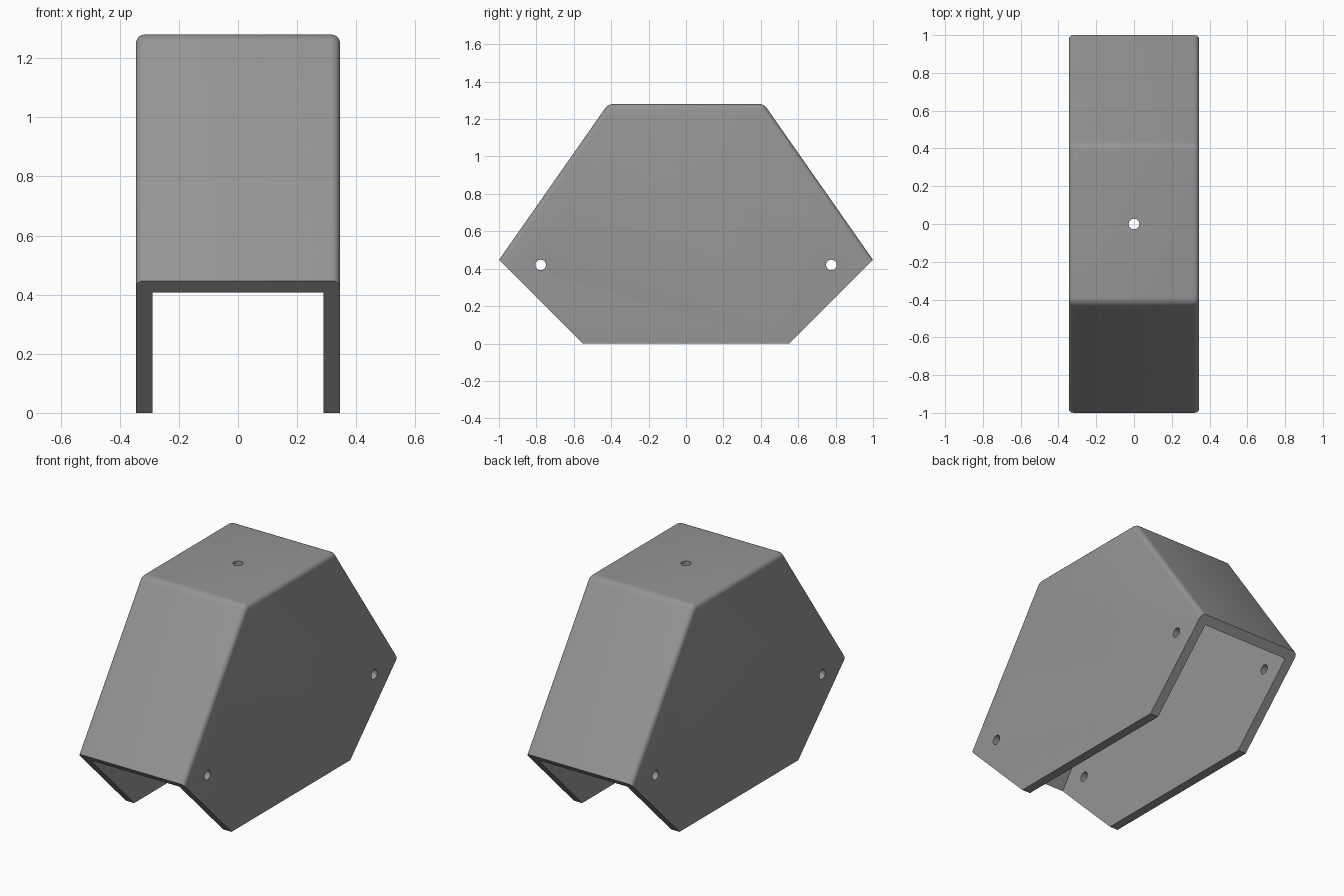
import bpy, bmesh, math
from mathutils import Matrix

if "Cube" in bpy.data.objects:
    bpy.data.objects.remove(bpy.data.objects["Cube"], do_unlink=True)

HALF_W, WALL, HEIGHT = 0.345, 0.055, 1.28
TIP_Y, TIP_Z, TOP_Y, FOOT_Y = 1.0, 0.447, 0.417, 0.553
ROUND, HOLE_R = 0.028, 0.028

grey = bpy.data.materials.new("mid_grey")
grey.use_nodes = True
grey.diffuse_color = (0.3, 0.3, 0.3, 1)
grey.node_tree.nodes["Principled BSDF"].inputs["Base Color"].default_value = (0.3, 0.3, 0.3, 1)


def make_object(name, bm):
    bmesh.ops.recalc_face_normals(bm, faces=bm.faces)
    mesh = bpy.data.meshes.new(name)
    bm.to_mesh(mesh)
    bm.free()
    mesh.materials.append(grey)
    obj = bpy.data.objects.new(name, mesh)
    bpy.context.collection.objects.link(obj)
    return obj


def prism(half_profile, half_width):
    """Mirror a (y, z) profile across y = 0 and extrude it along x."""
    pts = half_profile + [(-y, z) for y, z in reversed(half_profile)]
    bm = bmesh.new()
    face = bm.faces.new([bm.verts.new((-half_width, y, z)) for y, z in pts])
    ext = bmesh.ops.extrude_face_region(bm, geom=[face])
    moved = [v for v in ext["geom"] if isinstance(v, bmesh.types.BMVert)]
    bmesh.ops.translate(bm, verts=moved, vec=(2 * half_width, 0, 0))
    return bm


# Outer body: rounded along the top, the slopes and the two ridges
bm = prism([(FOOT_Y, 0), (TIP_Y, TIP_Z), (TOP_Y, HEIGHT)], HALF_W)
rounded = []
for e in bm.edges:
    a, b = (v.co for v in e.verts)
    along_x = abs(a.x - b.x) > 0.1
    if (along_x and min(a.z, b.z) > 1) or (not along_x and max(a.z, b.z) > 1):
        rounded.append(e)
bmesh.ops.bevel(bm, geom=rounded, offset=ROUND, segments=5, profile=0.5, affect='EDGES')
bracket = make_object("bracket_shell", bm)

# Cavity: sloped walls offset inwards, open at the bottom
run, rise = TIP_Y - TOP_Y, HEIGHT - TIP_Z
shift = WALL * math.hypot(run, rise) / rise


def inner_y(z):
    return TIP_Y - shift - (z - TIP_Z) * run / rise


cutters = [make_object("cavity_cutter", prism(
    [(inner_y(-0.2), -0.2), (inner_y(HEIGHT - WALL), HEIGHT - WALL)], HALF_W - WALL))]


# Bolt holes: two through the side plates, one through the top
def hole(name, matrix, depth):
    bm = bmesh.new()
    bmesh.ops.create_cone(bm, cap_ends=True, segments=32, radius1=HOLE_R,
                          radius2=HOLE_R, depth=depth, matrix=matrix)
    cutters.append(make_object(name, bm))


for label, y in (("front", -0.777), ("back", 0.777)):
    hole(label + "_hole_cutter",
         Matrix.Translation((0, y, 0.42)) @ Matrix.Rotation(math.pi / 2, 4, 'Y'), 1)
hole("top_hole_cutter", Matrix.Translation((0, 0, HEIGHT)), 0.4)

bpy.context.view_layer.objects.active = bracket
bracket.select_set(True)
for c in cutters:
    mod = bracket.modifiers.new(c.name, 'BOOLEAN')
    mod.operation, mod.solver, mod.object = 'DIFFERENCE', 'EXACT', c
    bpy.ops.object.modifier_apply(modifier=mod.name)
for c in cutters:
    bpy.data.objects.remove(c, do_unlink=True)

bpy.ops.object.select_all(action='DESELECT')
bracket.select_set(True)
bpy.ops.object.shade_smooth_by_angle(angle=math.radians(30))
